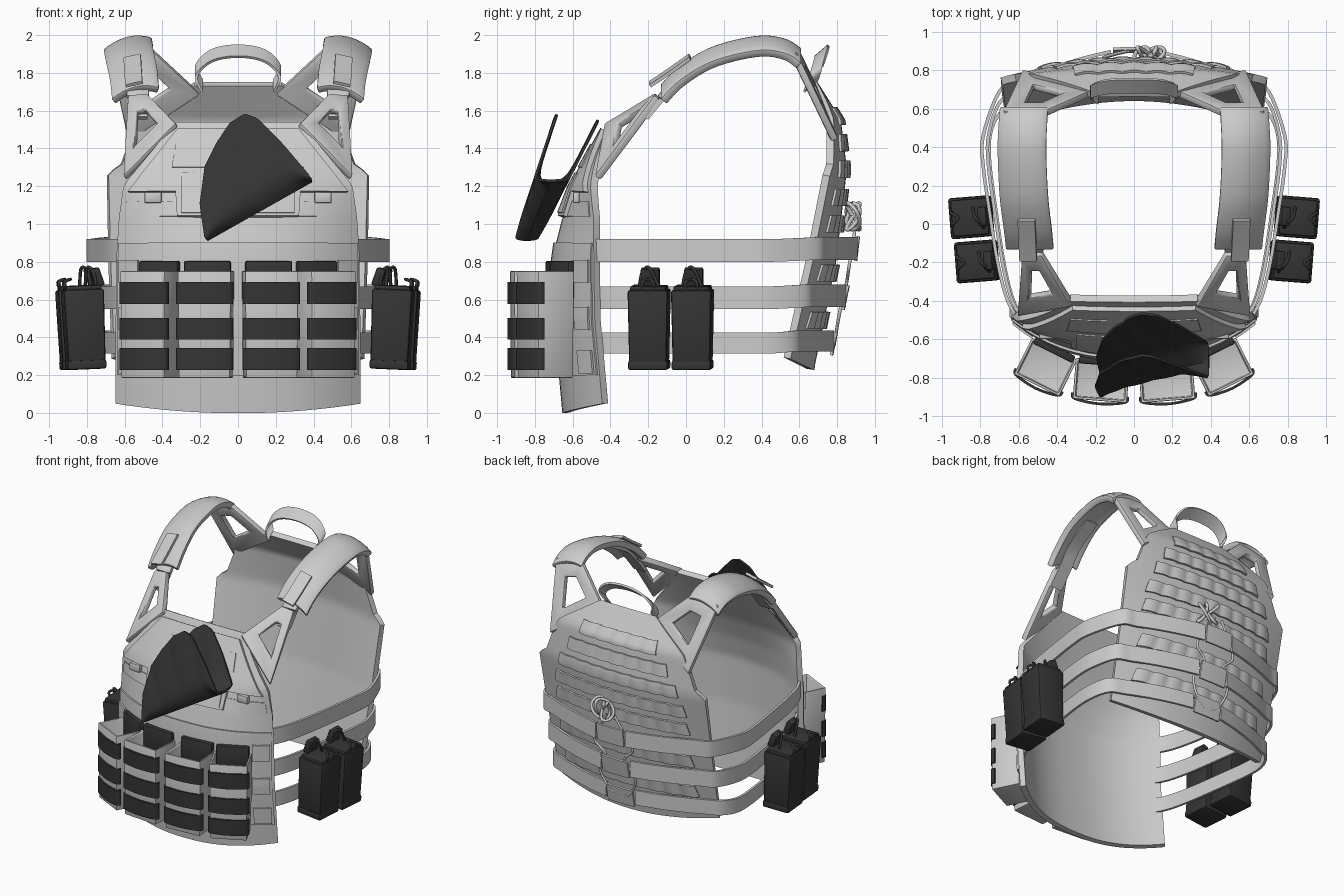
import bpy, bmesh, math
from mathutils import Vector, Matrix

cube = bpy.data.objects.get("Cube")
if cube:
    bpy.data.objects.remove(cube, do_unlink=True)


def material(name, value):
    m = bpy.data.materials.new(name)
    m.use_nodes = True
    col = (value, value, value, 1)
    m.diffuse_color = col
    m.node_tree.nodes["Principled BSDF"].inputs["Base Color"].default_value = col
    return m


LIGHT = material("light grey fabric", 0.6)
DARK = material("dark grey fabric", 0.035)


def finish(name, bm, mat, thick=0, bevel=0):
    """Turn a bmesh into a shaded object with optional thickness and bevel."""
    me = bpy.data.meshes.new(name)
    bm.to_mesh(me)
    bm.free()
    ob = bpy.data.objects.new(name, me)
    bpy.context.collection.objects.link(ob)
    me.materials.append(mat)
    bpy.ops.object.select_all(action='DESELECT')
    ob.select_set(True)
    bpy.context.view_layer.objects.active = ob
    if thick:
        mod = ob.modifiers.new("thickness", 'SOLIDIFY')
        mod.thickness, mod.offset = thick, 0
        bpy.ops.object.modifier_apply(modifier=mod.name)
    if bevel:
        mod = ob.modifiers.new("soft_edge", 'BEVEL')
        mod.width, mod.segments, mod.limit_method = bevel, 2, 'ANGLE'
        bpy.ops.object.modifier_apply(modifier=mod.name)
    bpy.ops.object.shade_smooth_by_angle(angle=math.radians(35))
    return ob


def sheet(name, fn, nu, nv, thick, mat=LIGHT, bevel=0):
    """Grid surface fn(u, v) with thickness."""
    bm = bmesh.new()
    g = [[bm.verts.new(fn(i / nu, j / nv)) for j in range(nv + 1)] for i in range(nu + 1)]
    for i in range(nu):
        for j in range(nv):
            bm.faces.new((g[i][j], g[i + 1][j], g[i + 1][j + 1], g[i][j + 1]))
    return finish(name, bm, mat, thick, bevel)


def spline(pts, t):
    n = len(pts) - 1
    i = min(int(t * n), n - 1)
    f = t * n - i
    a, b, c, d = (Vector(pts[min(max(k, 0), n)]) for k in range(i - 1, i + 3))
    return 0.5 * (2 * b + (c - a) * f + (2 * a - 5 * b + 4 * c - d) * f * f + (3 * b - a - 3 * c + d) * f ** 3)


def ribbon(name, pts, side, thick, mat=LIGHT, n=24, bevel=0, nv=1, droop=0):
    """Strap along a smooth path; droop arches its cross-section."""
    side = Vector(side)

    def fn(u, v):
        return spline(pts, u) + side * (v - 0.5) - Vector((0, 0, droop * (2 * v - 1) ** 2))
    return sheet(name, fn, n, nv, thick, mat, bevel)


def box(name, size, matrix, mat, bevel=0.01, open_top=False, taper=1):
    bm = bmesh.new()
    bmesh.ops.create_cube(bm, size=1)
    for v in bm.verts:
        k = taper if v.co.z < 0 else 1
        v.co = Vector((v.co.x * size[0] * k, v.co.y * size[1] * k, v.co.z * size[2]))
    if open_top:
        top = max(bm.faces, key=lambda f: f.calc_center_median().z)
        bmesh.ops.delete(bm, geom=[top], context='FACES')
    bm.transform(matrix)
    return finish(name, bm, mat, 0.018 if open_top else 0, bevel)


def frame(name, pts, hole, thick):
    """Flat polygon ring with an opening."""
    bm = bmesh.new()
    mid = sum((Vector(p) for p in pts), Vector()) / len(pts)
    outer = [bm.verts.new(p) for p in pts]
    inner = [bm.verts.new(mid.lerp(Vector(p), hole)) for p in pts]
    for i in range(len(pts)):
        j = (i + 1) % len(pts)
        bm.faces.new((outer[i], outer[j], inner[j], inner[i]))
    return finish(name, bm, LIGHT, thick, 0.012)


def cord(name, pts, r, mat):
    cu = bpy.data.curves.new(name, 'CURVE')
    cu.dimensions, cu.bevel_depth, cu.bevel_resolution = '3D', r, 2
    sp = cu.splines.new('POLY')
    n = len(pts) * 5
    sp.points.add(n)
    for i, p in enumerate(sp.points):
        p.co = (*spline(pts, i / n), 1)
    ob = bpy.data.objects.new(name, cu)
    bpy.context.collection.objects.link(ob)
    cu.materials.append(mat)


def table(z, rows, col):
    for a, b in zip(rows, rows[1:]):
        if z <= b[0]:
            f = max(0, (z - a[0]) / (b[0] - a[0]))
            return a[col] + (b[col] - a[col]) * f
    return rows[-1][col]


# Panel profiles: height, centre depth, sideways curl, half width
FRONT = [(0, -.635, .22, .635), (.5, -.68, .22, .635), (.85, -.68, .22, .63), (1.03, -.635, .18, .62),
         (1.2, -.57, .1, .6), (1.53, -.39, .03, .33)]
BACK = [(.24, .66, -.14, .66), (.8, .775, -.12, .68), (1.27, .83, -.08, .69), (1.31, .83, -.08, .62),
        (1.55, .8, -.06, .53), (1.74, .68, -.03, .23)]


def front(x, z, off=0):
    return table(z, FRONT, 1) + table(z, FRONT, 2) * (abs(x) / .645) ** 2.5 - off


def back(x, z, off=0):
    return table(z, BACK, 1) + table(z, BACK, 2) * (abs(x) / .67) ** 2 + off


def panel(name, surf, rows, z0, z1, bow, thick):
    def fn(u, v):
        s = 2 * u - 1
        z = z0 + bow * s * s * (1 - v) + (z1 - z0) * v
        x = s * table(z, rows, 3)
        return x, surf(x, z), z
    return sheet(name, fn, 32, 48, thick)


def patch(name, surf, low, high, z0, z1, off, thick, bumps=0, mid=0):
    """Trapezoid laid on a panel; bumps gives looped webbing."""
    def fn(u, v):
        z = z0 + (z1 - z0) * v
        x = mid + (2 * u - 1) * (low + (high - low) * v)
        return x, surf(x, z, off + .01 * abs(math.sin(u * math.pi * bumps))), z
    return sheet(name, fn, max(20, bumps * 6), 8, thick)


# Main panels
panel("front_panel", front, FRONT, 0, 1.53, .05, .04)
panel("back_panel", back, BACK, .23, 1.74, .06, .04)
patch("front_waist_flap", front, .635, .63, .2, .9, .025, .02)
patch("chest_flap", front, .58, .32, 1.17, 1.5, .035, .03)
patch("chest_flap_tail", front, .32, .33, 1.04, 1.18, .035, .03)
patch("chest_webbing", front, .35, .33, 1.3, 1.42, .054, .01)
patch("chest_patch", front, .3, .3, 1.06, 1.27, .054, .01)
patch("chest_band", front, .6, .59, 1.04, 1.12, .024, .01)
for z, w, n in [(1.57, .32, 5), (1.43, .42, 7), (1.29, .5, 8), (1.14, .55, 9), (1.0, .56, 9), (.74, .56, 9), (.49, .56, 9)]:
    patch("back_webbing", back, w, w * .96, z - .045, z + .045, .027, .014, n)
for z in (.37, .61, .87):
    patch("back_centre_tab", back, .11, .11, z - .065, z + .065, .08 + .05 * z, .015)

# Carry handle
ribbon("carry_handle", [(-.19, .66, 1.73), (-.22, .69, 1.81), (-.14, .715, 1.89), (0, .72, 1.915), (.14, .715, 1.89),
                        (.22, .69, 1.81), (.19, .66, 1.73)], (0, .07, .06), .015, n=36)

for s, side in ((1, "left"), (-1, "right")):
    # Shoulder straps
    frame(side + "_front_yoke", [(s * .48, -.15, 1.68), (s * .58, -.15, 1.67), (s * .6, -.47, 1.24), (s * .32, -.42, 1.52)], .43, .045)
    frame(side + "_back_yoke", [(s * .47, .57, 1.94), (s * .68, .57, 1.9), (s * .58, .79, 1.44), (s * .2, .69, 1.69)], .42, .04)
    ribbon(side + "_shoulder_strap", [(s * .53, -.21, 1.56), (s * .53, -.1, 1.69), (s * .54, .0, 1.79), (s * .55, .2, 1.9)], (.1, 0, 0), .025)
    ribbon(side + "_shoulder_pad", [(s * .54, -.12, 1.71), (s * .55, -.02, 1.81), (s * .57, .15, 1.91), (s * .58, .38, 1.965),
                                    (s * .575, .52, 1.95), (s * .57, .6, 1.9)], (.24, 0, -s * .06), .05, bevel=.018, nv=8, droop=.035)
    ribbon(side + "_strap_tab", [(s * .55, -.19, 1.74), (s * .555, -.1, 1.8), (s * .56, .02, 1.885)], (.09, 0, -s * .02), .018, n=8)
    box(side + "_strap_buckle", (.12, .06, .03), Matrix.Translation((s * .53, -.12, 1.69)) @ Matrix.Rotation(.75, 4, 'X'), LIGHT)
    box(side + "_chest_buckle", (.09, .035, .06), Matrix.Translation((s * .45, front(.45, 1.14, .04), 1.14)), LIGHT)

    # Side bands wrapping round to the back, with raised ends
    for z, h, slim in ((.37, .11, .955), (.61, .12, .965), (.86, .12, 1)):
        path = [(s * x * slim, y, z) for x, y in [(.61, -.49), (.665, -.38), (.71, -.2), (.75, .05), (.785, .3), (.785, .46)]]
        path += [(s * x, back(x, z, .035 + (.7 - x) * .1 * (.6 + z)), z + .01) for x in (.7, .6, .45, .28, .12)]
        ribbon(side + "_waist_band", path, (0, 0, h), .018, n=50)
    for z in (.27, .5, .75):
        patch(side + "_front_loop", front, .05, .05, z - .06, z + .06, .045, .012, 0, s * .58)

    # Paired side pouches
    for x, y in ((.815, -.195), (.845, .035)):
        m = Matrix.Translation((s * x, y, .445)) @ Matrix.Rotation(s * .045, 4, 'Y') @ Matrix.Rotation(-s * .08, 4, 'Z')
        box(side + "_side_pouch", (.215, .215, .42), m, DARK, .015, taper=.92)
        box(side + "_side_pouch_base", (.205, .21, .05), m @ Matrix.Translation((0, 0, -.19)), DARK, .012)
        box(side + "_pouch_lid", (.19, .19, .03), m @ Matrix.Translation((0, 0, .215)), DARK)
        box(side + "_pouch_tongue", (.05, .1, .1), m @ Matrix.Translation((-s * .08, 0, .27)) @ Matrix.Rotation(s * .3, 4, 'Y'), DARK)
        loop = [(s * a, b, c) for a, b, c in ((.08, -.03, .2), (.095, -.03, .25), (.06, 0, .265), (.095, .03, .25), (.08, .03, .2))]
        cord(side + "_pouch_pull", [m @ Vector(p) for p in loop], .009, DARK)
        cord(side + "_pouch_cord", [m @ Vector((-s * a, b, c)) for a, b, c in ((.07, -.06, .21), (.06, -.04, .3), (.03, 0, .32), (.02, .05, .22))], .009, DARK)

    # Front magazine pouches with dark bands across the face
    for x, y, rot, w in ((.17, -.815, .08, .27), (.46, -.745, .46, .25)):
        m = Matrix.Translation((s * x, y, .47)) @ Matrix.Rotation(s * rot, 4, 'Z')
        box(side + "_magazine_pouch", (w, .2, .56), m, LIGHT, .006, True, .97)
        box(side + "_pouch_backing", (w * .92, .04, .2), m @ Matrix.Translation((0, .1, .235)), DARK)
        for z in (-.185, -.025, .165):
            u = [(-w / 2 - .01, -.075), (-w / 2 + .005, -.105), (0, -.122), (w / 2 - .005, -.105), (w / 2 + .01, -.075)]
            ribbon(side + "_pouch_band", [m @ Vector((a, b, z)) for a, b in u], (0, 0, .115), .014, DARK)

    # Back lacing
    lace = [(s * a, back(a, z, .1), z) for a, z in ((.03, 1.02), (.1, .9), (.16, .78), (.08, .68), (.15, .55), (.1, .42), (.03, .36))]
    cord(side + "_back_lace", lace, .009, LIGHT)

# Lacing knot
knot = [(.08 + .06 * math.sin(2 * t) + .02 * math.cos(5 * t), .885 + .035 * math.sin(4 * t), 1.04 + .07 * math.cos(3 * t))
        for t in [k * math.tau / 30 for k in range(31)]]
cord("lace_knot", knot, .011, LIGHT)

# Folded dark guard hung on the chest
OUTLINE = [(0, .03), (.06, .185), (.18, .344), (.3, .425), (.41, .48), (.5, .485), (.55, .433), (.6, .25), (.64, .04)]


def guard(u, v):
    s = .64 * u
    h = table(s, OUTLINE, 1)
    a = 2 * v - 1
    rise = h * abs(a) * (1 if a < 0 else .93)
    x, z = -.165 + .87 * s - .49 * rise, .915 + .49 * s + .87 * rise
    rib = .006 * abs(math.sin(s * 18))
    gap = (.055 + .09 * (z - .92) + rib) * math.tanh(a * 6)
    return x, -.845 + .42 * (z - .92) + gap, z


sheet("folded_guard", guard, 52, 40, .014, DARK)
